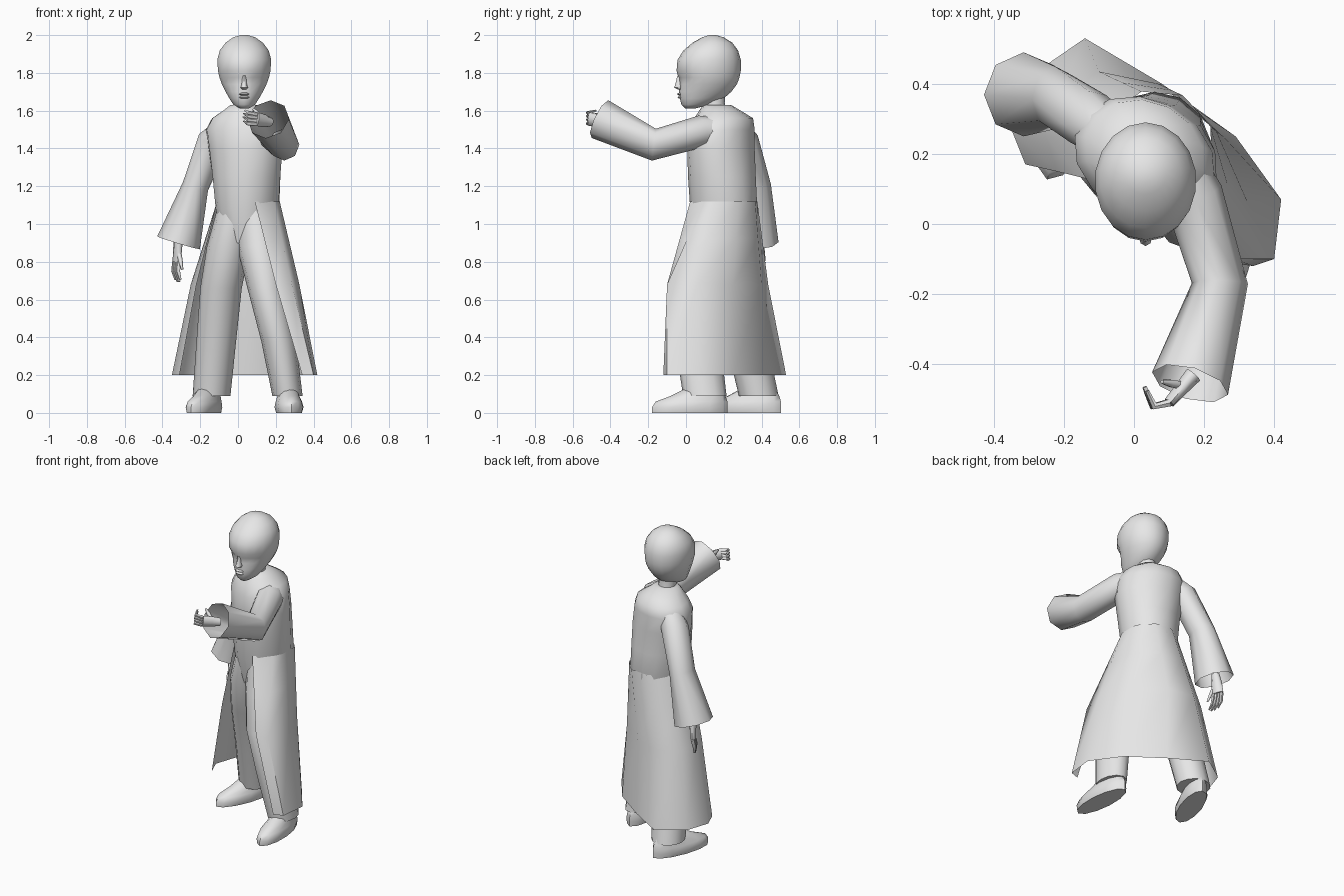
import bpy, bmesh, math
from mathutils import Vector, Matrix

cube = bpy.data.objects.get("Cube")
if cube:
    bpy.data.objects.remove(cube)

grey = bpy.data.materials.new("plain_grey")
grey.use_nodes = True
grey.diffuse_color = (0.8, 0.8, 0.8, 1)
grey.node_tree.nodes["Principled BSDF"].inputs["Base Color"].default_value = (0.8, 0.8, 0.8, 1)


def finish(name, rows, closed=True, caps=(True, True), angle=60):
    """Skin a list of equally long point rows into one smooth object."""
    bm = bmesh.new()
    grid = [[bm.verts.new(p) for p in row] for row in rows]
    n = len(grid[0])
    for low, high in zip(grid, grid[1:]):
        for i in range(n if closed else n - 1):
            j = (i + 1) % n
            bm.faces.new((low[i], low[j], high[j], high[i]))
    if closed and caps[0]:
        bm.faces.new(grid[0][::-1])
    if closed and caps[1]:
        bm.faces.new(grid[-1])
    if closed and all(caps):
        bmesh.ops.recalc_face_normals(bm, faces=bm.faces)
    mesh = bpy.data.meshes.new(name)
    bm.to_mesh(mesh)
    bm.free()
    mesh.materials.append(grey)
    obj = bpy.data.objects.new(name, mesh)
    bpy.context.collection.objects.link(obj)
    bpy.ops.object.select_all(action="DESELECT")
    obj.select_set(True)
    bpy.context.view_layer.objects.active = obj
    bpy.ops.object.shade_smooth_by_angle(angle=math.radians(angle))
    return obj


def ring(x, y, z, rx, ry, turn=0, sides=12):
    """Level ellipse, turned about the vertical; the first point faces front."""
    spin = Matrix.Rotation(math.radians(turn), 3, "Z")
    steps = [math.tau * i / sides - math.pi / 2 for i in range(sides)]
    return [Vector((x, y, z)) + spin @ Vector((rx * math.cos(a), ry * math.sin(a), 0)) for a in steps]


def stack(name, sections, turn=0, sides=12):
    return finish(name, [ring(*s, turn, sides) for s in sections])


def tube(name, path, radii, sides=8, open_end=False, side=None):
    """Tube along a path; radii are (sideways, upright) pairs."""
    pts = [Vector(p) for p in path]
    rows = []
    for i, (p, (a, b)) in enumerate(zip(pts, radii)):
        along = (pts[min(i + 1, len(pts) - 1)] - pts[max(i - 1, 0)]).normalized()
        u = Vector(side) if side else along.cross(Vector((0, 0, 1)))
        u = (u - along * u.dot(along)).normalized()
        v = u.cross(along)
        turns = [math.tau * k / sides for k in range(sides)]
        rows.append([p + u * a * math.cos(t) + v * b * math.sin(t) for t in turns])
    return finish(name, rows, caps=(True, not open_end))


TWIST = -27

# Upper coat, tapering into the trousers at the hips
stack("coat_body", [
    (.05, .19, .9, .12, .13), (.05, .2, 1.08, .168, .18), (.045, .19, 1.25, .185, .178),
    (.04, .185, 1.4, .205, .172), (.03, .19, 1.5, .21, .165), (.03, .2, 1.56, .175, .15),
    (.03, .18, 1.6, .11, .11), (.03, .165, 1.63, .07, .075)], TWIST, 14)

# Open skirt of the coat, from left front edge around the back to right front edge
waist = [p for p in ring(.055, .2, 1.12, .172, .187, TWIST, 18)]
top = [waist[i] for i in (2, 4, 5, 7, 9, 11, 13, 14, 16)]
knee = [(.2, -.1), (.285, -.1), (.325, .06), (.255, .25), (.07, .4),
        (-.1, .435), (-.22, .36), (-.25, .25), (-.22, .15)]
hem = [(.34, -.12), (.4, -.1), (.42, .07), (.29, .25), (.08, .4),
       (-.14, .53), (-.3, .42), (-.35, .27), (-.31, .17)]


def level(points, z):
    return [Vector((x, y, z)) for x, y in points]


skirt = [level(hem, .2), level(knee, .68)]
skirt.append([a.lerp(b, .55) for a, b in zip(skirt[1], top)])
skirt.append(top)
finish("coat_skirt", skirt, closed=False)

# Trouser legs
stack("right_trouser_leg", [
    (-.14, .385, .09, .1, .105), (-.115, .32, .38, .105, .11), (-.09, .25, .66, .11, .12),
    (-.05, .2, .88, .115, .14), (-.01, .19, 1.08, .1, .13)])
stack("left_trouser_leg", [
    (.262, .1, .09, .08, .115), (.215, .06, .38, .092, .12), (.15, .06, .66, .1, .13),
    (.115, .13, .88, .12, .14), (.09, .17, 1.08, .11, .13)])


# Shoes: flat sole, low toe, raised instep
def shoe(name, x, y, turn, length):
    spin = Matrix.Rotation(math.radians(turn), 3, "Z")
    rows = []
    for z, width, toe, heel in [(0, .068, -.2, .2), (.03, .077, -.2, .2), (.06, .07, -.18, .2),
                                (.09, .058, -.1, .19), (.14, .045, 0, .16)]:
        row = ring(0, (toe + heel) / 2 * length, z, width, (heel - toe) / 2 * length)
        rows.append([spin @ p + Vector((x, y, 0)) for p in row])
    finish(name, rows)


shoe("left_shoe", .27, .02, 4, 1)
shoe("right_shoe", -.18, .315, -20, 1)

# Sleeves with open flared cuffs
tube("left_sleeve", [(.1, .2, 1.5), (.17, .08, 1.49), (.245, -.17, 1.42), (.16, -.455, 1.555)],
     [(.08, .07), (.085, .085), (.08, .085), (.113, .11)], open_end=True)
tube("right_sleeve", [(-.06, .25, 1.5), (-.13, .3, 1.44), (-.225, .36, 1.2), (-.315, .37, .9)],
     [(.07, .08), (.085, .085), (.07, .09), (.118, .12)], open_end=True, side=(1, 0, 0))


# Hands: palm, four curled fingers and a thumb around a wrist-to-tip line
def hand(name, wrist, palm, knuckle, tip, spread, thumb):
    w, p, k, t, s = map(Vector, (wrist, palm, knuckle, tip, spread))
    tube(name + "_palm", [w, w.lerp(p, .5), p], [(.025, .025), (.035, .02), (.036, .016)], 8, side=s)
    for i in range(4):
        off = s * (i - 1.5) * .019
        reach = .8 if i in (0, 3) else 1
        tube(f"{name}_finger_{i + 1}", [p + off * .9, k + off, k.lerp(t, reach) + off],
             [(.011, .012), (.01, .011), (.005, .006)], 6, side=s)
    tube(name + "_thumb", [w.lerp(p, .4), w.lerp(p, .4).lerp(Vector(thumb), .6), thumb],
         [(.014, .014), (.012, .012), (.006, .006)], 6, side=s)


hand("left_hand", (.17, -.43, 1.54), (.1, -.51, 1.555), (.055, -.52, 1.56), (.03, -.465, 1.575),
     (.1, 0, 1), (.08, -.45, 1.61))
hand("right_hand", (-.315, .38, .93), (-.325, .39, .8), (-.33, .375, .75), (-.315, .355, .695),
     (.45, -.9, 0), (-.295, .33, .76))

# Neck and head; sections give height, front, back and half width
stack("neck", [(.03, .16, 1.57, .06, .06), (.03, .15, 1.64, .052, .055), (.03, .14, 1.72, .055, .07)])
HEAD_X = .033
rows = []
for z, front, back, half in [
        (1.612, -.005, .05, .025), (1.632, -.024, .13, .058), (1.665, -.033, .2, .08),
        (1.7, -.036, .24, .1), (1.74, -.038, .27, .12), (1.775, -.04, .283, .133),
        (1.81, -.05, .29, .141), (1.87, -.045, .29, .145), (1.92, -.012, .275, .131),
        (1.96, .035, .245, .1), (1.988, .085, .2, .06), (2, .12, .16, .02)]:
    row = ring(HEAD_X, (front + back) / 2, z, half, (back - front) / 2, 0, 18)
    if z in (1.74, 1.775):  # eye sockets
        for i in (1, 2, -1, -2):
            row[i].y += .012
    rows.append(row)
finish("head", rows)

# Nose and lips
stack("nose", [(HEAD_X, -.03, 1.712, .012, .012), (HEAD_X, -.035, 1.722, .02, .028),
               (HEAD_X, -.035, 1.738, .014, .022), (HEAD_X, -.033, 1.785, .009, .013)], 0, 8)
for label, z, out in (("upper_lip", 1.688, .017), ("lower_lip", 1.671, .014)):
    stack(label, [(HEAD_X, -.03, z - .007, .018, .008), (HEAD_X, -.032, z, .028, out),
                  (HEAD_X, -.03, z + .007, .016, .008)], 0, 8)
